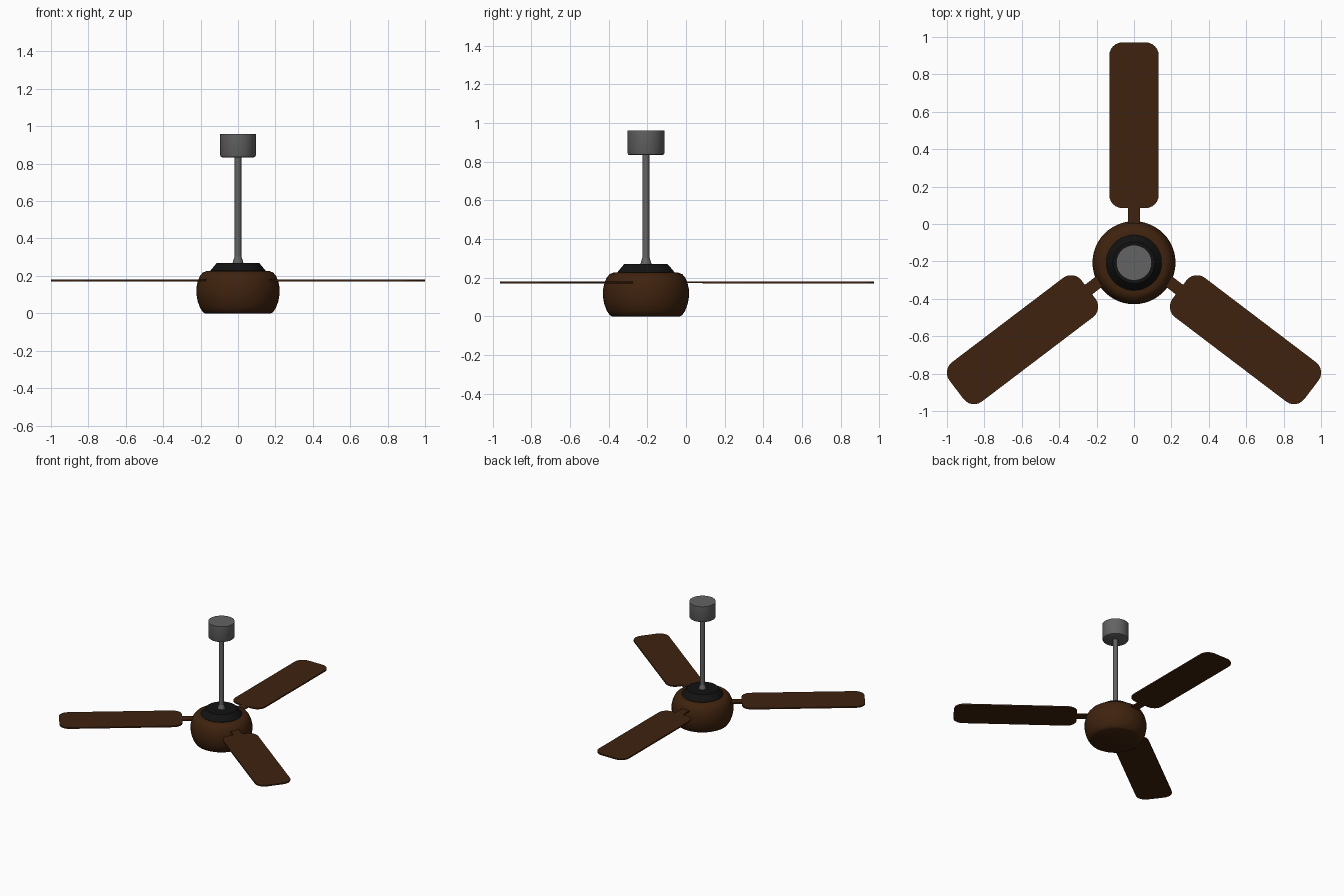
import bpy, bmesh, math
from mathutils import Matrix

if "Cube" in bpy.data.objects:
    bpy.data.objects.remove(bpy.data.objects["Cube"])

HUB_Y = -0.207


def material(name, rgb):
    m = bpy.data.materials.new(name)
    m.diffuse_color = (*rgb, 1)
    m.use_nodes = True
    m.node_tree.nodes["Principled BSDF"].inputs["Base Color"].default_value = m.diffuse_color
    return m


wood = material("dark_wood", (0.050, 0.0165, 0.0045))
black = material("black_plastic", (0.006, 0.006, 0.006))
grey = material("grey_metal", (0.125, 0.125, 0.125))


def finish(name, bm, mat, smooth=True):
    bmesh.ops.recalc_face_normals(bm, faces=bm.faces)
    me = bpy.data.meshes.new(name)
    bm.to_mesh(me)
    bm.free()
    ob = bpy.data.objects.new(name, me)
    bpy.context.collection.objects.link(ob)
    me.materials.append(mat)
    if smooth:
        bpy.ops.object.select_all(action='DESELECT')
        ob.select_set(True)
        bpy.context.view_layer.objects.active = ob
        bpy.ops.object.shade_smooth_by_angle(angle=math.radians(30))
    return ob


def lathe(name, profile, mat, segments=48):
    """Spin a (radius, z) profile round the fan axis and cap both ends."""
    bm = bmesh.new()
    rings = []
    for r, z in profile:
        rings.append([bm.verts.new((r * math.cos(2 * math.pi * i / segments),
                                    HUB_Y + r * math.sin(2 * math.pi * i / segments), z))
                      for i in range(segments)])
    for a, b in zip(rings, rings[1:]):
        for i in range(segments):
            j = (i + 1) % segments
            bm.faces.new((a[i], a[j], b[j], b[i]))
    bm.faces.new(rings[0])
    bm.faces.new(rings[-1])
    return finish(name, bm, mat)


def plate(name, x0, x1, half_width, radius, z0, z1, place, mat):
    """Flat plate with rounded corners, lying along x before placing."""
    bm = bmesh.new()
    steps = 6 if radius else 0
    pts = []
    for k, (cx, cy) in enumerate([(x1 - radius, half_width - radius),
                                  (x0 + radius, half_width - radius),
                                  (x0 + radius, radius - half_width),
                                  (x1 - radius, radius - half_width)]):
        for s in range(steps + 1):
            a = math.pi / 2 * (k + s / max(steps, 1))
            pts.append((cx + radius * math.cos(a), cy + radius * math.sin(a)))
    face = bm.faces.new([bm.verts.new((x, y, z0)) for x, y in pts])
    up = bmesh.ops.extrude_face_region(bm, geom=[face])["geom"]
    bmesh.ops.translate(bm, vec=(0, 0, z1 - z0),
                        verts=[v for v in up if isinstance(v, bmesh.types.BMVert)])
    bmesh.ops.transform(bm, matrix=place, verts=bm.verts)
    # Drop the duplicated base only if it was lost, so the plate stays closed
    holes = [e for e in bm.edges if e.is_boundary]
    if holes:
        bmesh.ops.holes_fill(bm, edges=holes)
    return finish(name, bm, mat)


# Motor housing, with rounded sides and a stepped shoulder
lathe("motor_housing", [(0.175, 0.0), (0.187, 0.006), (0.203, 0.03), (0.216, 0.065),
                        (0.222, 0.10), (0.222, 0.14), (0.214, 0.175), (0.203, 0.20),
                        (0.188, 0.218), (0.168, 0.226), (0.14, 0.226)], wood)
# Black sloped cap on the motor
lathe("motor_cap", [(0.148, 0.222), (0.148, 0.228), (0.117, 0.265), (0.112, 0.27)], black)
# Hanging rod with flared collar
lathe("rod_collar", [(0.029, 0.268), (0.026, 0.28), (0.019, 0.303)], grey, 24)
lathe("hanging_rod", [(0.0175, 0.268), (0.0175, 0.84)], grey, 24)
# Ceiling canopy
lathe("ceiling_canopy", [(0.086, 0.834), (0.092, 0.837), (0.095, 0.843), (0.095, 0.96)], grey)

# Three blades and their arms: (name, blade middle, direction)
for side, x, y, angle in (("back", 0, 0.528, 90),
                          ("right", 0.596, -0.6185, -37.2),
                          ("left", -0.596, -0.6185, 217.2)):
    place = Matrix.Translation((x, y, 0)) @ Matrix.Rotation(math.radians(angle), 4, 'Z')
    plate(side + "_blade", -0.443, 0.443, 0.132, 0.07, 0.171, 0.181, place, wood)
    plate(side + "_blade_arm", -0.62, -0.43, 0.032, 0, 0.1715, 0.1805, place, wood)
